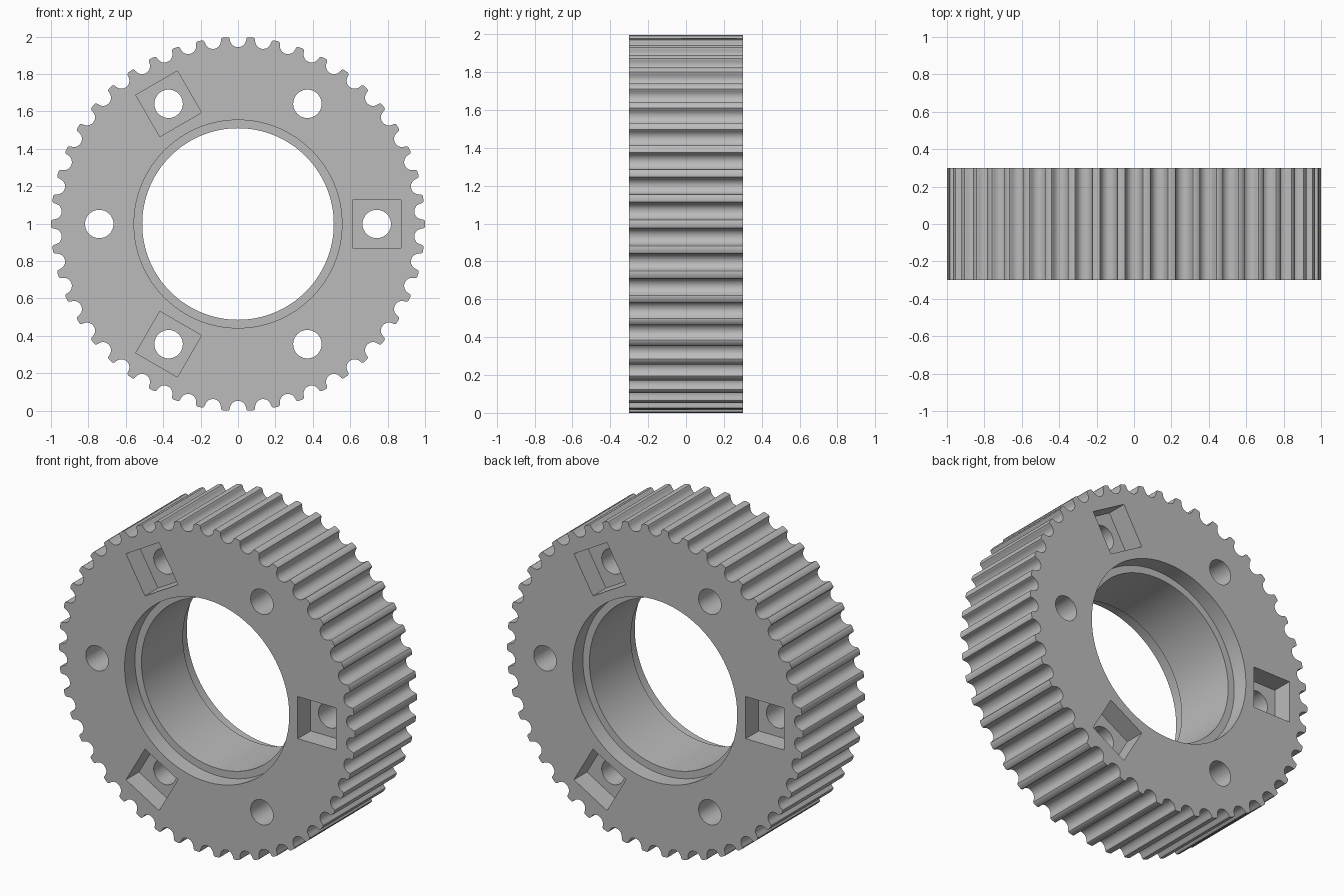
import bpy, bmesh
from math import sin, cos, pi, radians, sqrt
from mathutils import Matrix

if "Cube" in bpy.data.objects:
    bpy.data.objects.remove(bpy.data.objects["Cube"], do_unlink=True)

TEETH, HALF, CZ = 46, 0.30, 0.998          # tooth count, half thickness, axle height
BORE, SEAT, SEAT_DEPTH = 0.512, 0.556, 0.10
HOLE, HOLE_RING = 0.076, 0.742
POCKET, POCKET_DEPTH = 0.257, 0.125

grey = bpy.data.materials.new("plain grey")
grey.use_nodes = True
grey.diffuse_color = (0.5, 0.5, 0.5, 1)
grey.node_tree.nodes["Principled BSDF"].inputs["Base Color"].default_value = (0.5, 0.5, 0.5, 1)


def make_object(name, bm):
    bmesh.ops.recalc_face_normals(bm, faces=bm.faces)
    mesh = bpy.data.meshes.new(name)
    bm.to_mesh(mesh)
    bm.free()
    mesh.materials.append(grey)
    obj = bpy.data.objects.new(name, mesh)
    bpy.context.collection.objects.link(obj)
    return obj


def add_prism(bm, outline, y0, y1):
    """Extrude an (x, z) outline along y."""
    face = bm.faces.new([bm.verts.new((x, y0, z + CZ)) for x, z in outline])
    new = bmesh.ops.extrude_face_region(bm, geom=[face])["geom"]
    bmesh.ops.translate(bm, vec=(0, y1 - y0, 0),
                        verts=[g for g in new if isinstance(g, bmesh.types.BMVert)])


def circle(radius, count, cx=0.0, cz=0.0):
    return [(cx + radius * cos(2 * pi * i / count), cz + radius * sin(2 * pi * i / count))
            for i in range(count)]


def square(size, angle):
    """Square centred on the hole ring, turned to face the axle."""
    h = size / 2
    turn = Matrix.Rotation(angle, 2)
    corners = [(HOLE_RING + sx * h, sz * h) for sx, sz in ((-1, -1), (1, -1), (1, 1), (-1, 1))]
    return [((turn.to_3x3() @ Matrix.Translation((x, z, 0)).translation).xy) for x, z in corners]


# Rounded belt groove: (half width, depth)
half_groove = [(0.055, 0), (0.048, 0.003), (0.0445, 0.009), (0.043, 0.0165), (0.0407, 0.024),
               (0.0375, 0.031), (0.0335, 0.0375), (0.0266, 0.0443), (0.0185, 0.0492),
               (0.0095, 0.0522)]
groove = [(-w, d) for w, d in half_groove] + [(0, 0.0532)] + [(w, d) for w, d in half_groove[::-1]]
base = sqrt(1 - half_groove[0][0] ** 2)

# Toothed body
outline = []
for i in range(TEETH):
    a = 2 * pi * (i + 0.5) / TEETH
    for w, d in groove:
        r = base - d
        outline.append((r * cos(a) - w * sin(a), r * sin(a) + w * cos(a)))
bm = bmesh.new()
add_prism(bm, outline, -HALF, HALF)
pulley = make_object("toothed_pulley", bm)

# Centre bore and six through holes
bm = bmesh.new()
add_prism(bm, circle(BORE, 128), -1, 1)
for i in range(6):
    a = radians(60 * i)
    add_prism(bm, circle(HOLE, 40, HOLE_RING * cos(a), HOLE_RING * sin(a)), -1, 1)
through_cutter = make_object("through_hole_cutter", bm)

# Bearing seats and square nut pockets, alternating between the two faces
bm = bmesh.new()
for side in (-1, 1):
    add_prism(bm, circle(SEAT, 128), side * (HALF - SEAT_DEPTH), side)
for i in range(6):
    side = -1 if i % 2 == 0 else 1
    add_prism(bm, square(POCKET, radians(60 * i)), side * (HALF - POCKET_DEPTH), side)
recess_cutter = make_object("recess_cutter", bm)

# Cut the body, then drop the cutters
bpy.context.view_layer.objects.active = pulley
for cutter in (through_cutter, recess_cutter):
    cutter.hide_render = True
    mod = pulley.modifiers.new(cutter.name, "BOOLEAN")
    mod.operation, mod.solver, mod.object = "DIFFERENCE", "EXACT", cutter
    bpy.ops.object.modifier_apply(modifier=mod.name)
    bpy.data.objects.remove(cutter, do_unlink=True)

bpy.ops.object.select_all(action="DESELECT")
pulley.select_set(True)
bpy.ops.object.shade_smooth_by_angle(angle=radians(35))
